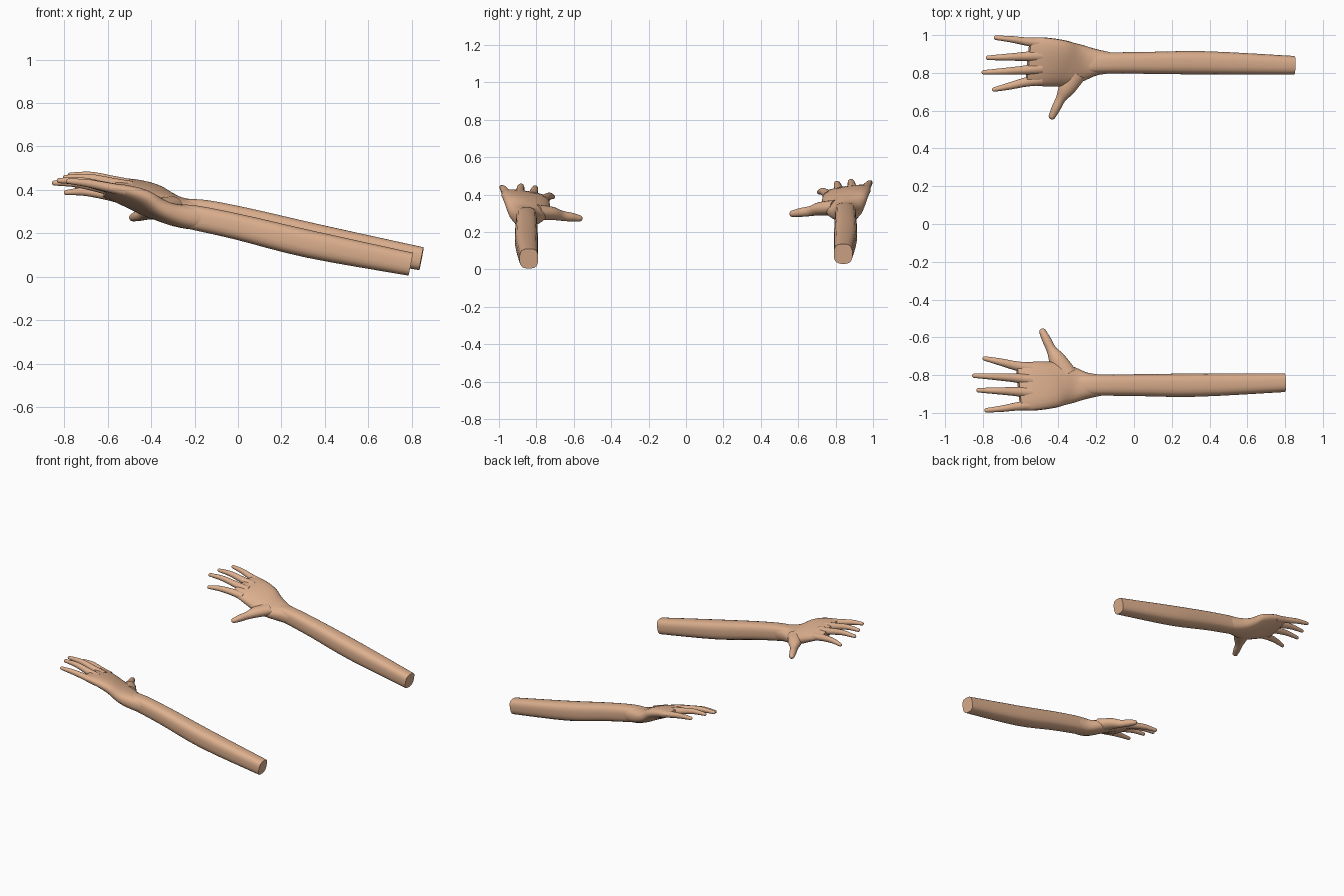
import bpy, bmesh, math
from mathutils import Vector

if "Cube" in bpy.data.objects:
    bpy.data.objects.remove(bpy.data.objects["Cube"])

skin = bpy.data.materials.new("skin")
skin.diffuse_color = (0.72, 0.43, 0.27, 1)
skin.use_nodes = True
skin.node_tree.nodes["Principled BSDF"].inputs["Base Color"].default_value = skin.diffuse_color
SIDES = 20


def smooth_path(st, n=4):
    """Catmull-Rom interpolation of the stations."""
    out = []
    for i in range(len(st) - 1):
        p = [st[max(i - 1, 0)], st[i], st[i + 1], st[min(i + 2, len(st) - 1)]]
        for k in range(n):
            t = k / n
            out.append([0.5 * (2 * b + (c - a) * t + (2 * a - 5 * b + 4 * c - d) * t * t
                               + (3 * b - a - 3 * c + d) * t ** 3) for a, b, c, d in zip(*p)])
    return out + [list(st[-1])]


def loft(name, stations, side, offset, power=2.0, round_tip=False):
    """Skin stations (x, y, z, half width, half height, tilt) into a closed limb."""
    st = smooth_path(stations)
    if round_tip:
        x, y, z, w, h, a = st[-1]
        d = (Vector(st[-1][:3]) - Vector(st[-2][:3])).normalized()
        for ang in (25, 50, 75):
            c, s = math.cos(math.radians(ang)), math.sin(math.radians(ang))
            q = Vector((x, y, z)) + d * w * s
            st.append([*q, w * c, h * c, a])
    bm = bmesh.new()
    rings = []
    for i, (x, y, z, w, h, tilt) in enumerate(st):
        t = (Vector(st[min(i + 1, len(st) - 1)][:3]) - Vector(st[max(i - 1, 0)][:3])).normalized()
        u = Vector((0, 0, 1)).cross(t).normalized()
        v = t.cross(u)
        r = math.radians(tilt)
        u, v = u * math.cos(r) - v * math.sin(r), v * math.cos(r) + u * math.sin(r)
        ring = []
        for k in range(SIDES):
            a = 2 * math.pi * (k + 0.5) / SIDES
            c, s = math.cos(a), math.sin(a)
            p = Vector((x, y, z)) + u * w * math.copysign(abs(c) ** (2 / power), c) \
                + v * h * math.copysign(abs(s) ** (2 / power), s)
            ring.append(bm.verts.new((p.x + offset[0], p.y * side, p.z + offset[1])))
        rings.append(ring)
    for a, b in zip(rings, rings[1:]):
        for k in range(SIDES):
            j = (k + 1) % SIDES
            bm.faces.new((a[k], a[j], b[j], b[k]))
    bm.faces.new(rings[0])
    bm.faces.new(rings[-1])
    bmesh.ops.recalc_face_normals(bm, faces=bm.faces)
    me = bpy.data.meshes.new(name)
    bm.to_mesh(me)
    bm.free()
    me.materials.append(skin)
    ob = bpy.data.objects.new(name, me)
    bpy.context.collection.objects.link(ob)
    bpy.ops.object.select_all(action='DESELECT')
    ob.select_set(True)
    bpy.context.view_layer.objects.active = ob
    bpy.ops.object.shade_smooth_by_angle(angle=math.radians(50))


# forearm, from the cut end to inside the wrist
forearm = [(.795, .840, .058, .050, .054, 0), (.33, .853, .150, .062, .064, 0),
           (0, .853, .230, .058, .060, 0), (-.2, .853, .272, .056, .057, 0),
           (-.30, .853, .285, .058, .048, 0)]
# back of hand and palm, pinky side higher than thumb side
palm = [(-.17, .853, .268, .055, .055, 0), (-.25, .856, .277, .070, .053, 5),
        (-.32, .853, .292, .096, .048, 9), (-.39, .848, .322, .118, .046, 13),
        (-.46, .853, .355, .128, .043, 13), (-.54, .859, .382, .131, .036, 10),
        (-.61, .864, .398, .124, .024, 8)]
fingers = {
    "index_finger": [(-.54, .765, .365, .032, .028, 0), (-.62, .752, .380, .025, .023, 0),
                     (-.71, .730, .392, .019, .019, 0), (-.79, .712, .388, .012, .012, 0)],
    "middle_finger": [(-.54, .825, .388, .032, .028, 0), (-.63, .815, .408, .024, .023, 0),
                      (-.74, .808, .430, .018, .019, 0), (-.845, .803, .432, .012, .012, 0)],
    "ring_finger": [(-.54, .892, .396, .032, .028, 0), (-.63, .887, .418, .024, .023, 0),
                    (-.73, .883, .440, .018, .019, 0), (-.823, .880, .443, .012, .012, 0)],
    "pinky_finger": [(-.52, .955, .395, .030, .026, 0), (-.62, .966, .416, .022, .021, 0),
                     (-.70, .978, .432, .017, .018, 0), (-.78, .986, .440, .012, .012, 0)],
    "thumb": [(-.36, .800, .305, .060, .042, 0), (-.405, .720, .300, .046, .036, 0),
              (-.437, .665, .287, .027, .027, 0), (-.462, .615, .280, .024, .024, 0),
              (-.483, .572, .273, .019, .018, 0)],
}

for label, side, offset in (("left", -1, (0, 0)), ("right", 1, (.05, .025))):
    loft(label + "_forearm", forearm, side, offset, power=2.9)
    loft(label + "_palm", palm, side, offset, power=2.4)
    for name, st in fingers.items():
        loft(label + "_" + name, st, side, offset, round_tip=True)
